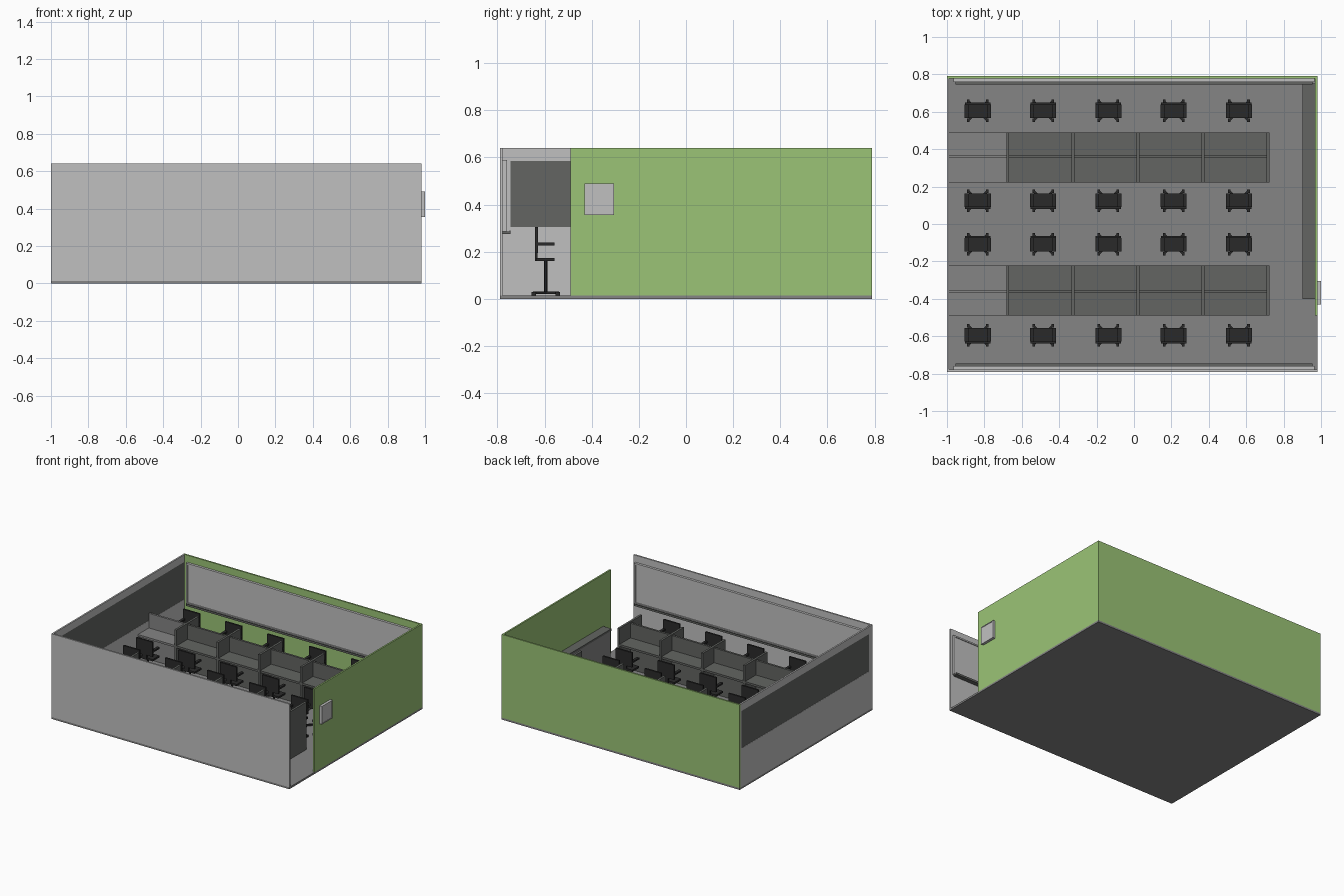
import bpy, bmesh, math
from mathutils import Matrix, Vector

if "Cube" in bpy.data.objects:
    bpy.data.objects.remove(bpy.data.objects["Cube"], do_unlink=True)


def material(name, rgb):
    lin = [((c / 255 + 0.055) / 1.055) ** 2.4 for c in rgb] + [1.0]
    m = bpy.data.materials.new(name)
    m.use_nodes = True
    m.diffuse_color = lin
    m.node_tree.nodes["Principled BSDF"].inputs["Base Color"].default_value = lin
    return m


GREEN = material("leaf green", (155, 196, 118))
LIGHT = material("light grey", (192, 192, 192))
MID = material("mid grey", (133, 133, 133))
DARK = material("dark grey", (99, 101, 98))
BLACK = material("charcoal", (42, 42, 42))


def add_box(bm, x0, x1, y0, y1, z0, z1, rot=None):
    m = Matrix.Translation(((x0 + x1) / 2, (y0 + y1) / 2, (z0 + z1) / 2))
    m = m @ Matrix.Diagonal((x1 - x0, y1 - y0, z1 - z0, 1))
    bmesh.ops.create_cube(bm, size=1, matrix=(rot @ m) if rot else m)


def finish(bm, name, mat):
    me = bpy.data.meshes.new(name)
    bm.to_mesh(me)
    bm.free()
    me.materials.append(mat)
    ob = bpy.data.objects.new(name, me)
    bpy.context.collection.objects.link(ob)
    return ob


def boxes(name, mat, *dims):
    bm = bmesh.new()
    for d in dims:
        add_box(bm, *d)
    return finish(bm, name, mat)


X0, X1, Y, TOP, FL = -1.0, 0.98, 0.79, 0.64, 0.014

# Floor and walls
boxes("floor", MID, (X0, X1, -Y, Y, 0, FL))
boxes("front_wall", LIGHT, (X0, X1, -Y, -0.778, FL, TOP))
boxes("back_wall", GREEN, (X0, X1, 0.778, Y, FL, TOP))
boxes("left_side_wall", GREEN, (0.968, X1, -0.49, 0.778, FL, TOP))

# Window wall, built around its opening
WX, W0, W1, WZ0, WZ1 = -0.988, -0.745, 0.77, 0.305, 0.585
boxes("window_wall", LIGHT,
      (X0, WX, -0.778, 0.778, FL, WZ0),
      (X0, WX, -0.778, 0.778, WZ1, TOP),
      (X0, WX, -0.778, W0, WZ0, WZ1),
      (X0, WX, W1, 0.778, WZ0, WZ1))
boxes("window_pane", DARK, (X0 + 0.001, WX - 0.001, W0, W1, WZ0, WZ1))

# Sign plate outside, with a raised rim
boxes("sign_plate", LIGHT, (X1, 0.997, -0.43, -0.305, 0.355, 0.49))
boxes("sign_rim", LIGHT,
      (X1, 1.0, -0.43, -0.305, 0.355, 0.361), (X1, 1.0, -0.43, -0.305, 0.484, 0.49),
      (X1, 1.0, -0.43, -0.424, 0.361, 0.484), (X1, 1.0, -0.311, -0.305, 0.361, 0.484))

# Wall boards with a tray, on both long walls
for side, label in ((-1, "front"), (1, "back")):
    def span(a, b):
        return tuple(sorted((side * a, side * b)))
    boxes(label + "_board", LIGHT, (-0.955, 0.955, *span(0.778, 0.766), 0.29, 0.585))
    f = span(0.778, 0.76)
    boxes(label + "_board_frame", LIGHT,
          (-0.965, 0.965, *f, 0.577, 0.588), (-0.965, 0.965, *f, 0.285, 0.293),
          (-0.965, -0.953, *f, 0.293, 0.577), (0.953, 0.965, *f, 0.293, 0.577))
    boxes(label + "_board_tray", DARK,
          (-0.955, 0.955, *span(0.778, 0.745), 0.275, 0.285),
          (-0.955, 0.955, *span(0.749, 0.745), 0.285, 0.29))

# Low cabinet along the left side wall
boxes("cabinet_body", MID, (0.905, 0.968, -0.395, 0.745, FL, 0.235))
boxes("cabinet_top", DARK, (0.90, 0.968, -0.40, 0.75, 0.235, 0.25))

# Desk rows: tops, spine partition and full-height dividers
DIVIDERS = [-0.675 + 0.348 * i for i in range(5)]
for side, label in ((-1, "front"), (1, "back")):
    def span(a, b):
        return tuple(sorted((side * a, side * b)))
    d0, d1, s0, s1 = 0.223, 0.488, 0.352, 0.368
    boxes(label + "_end_desk", MID,
          (WX, DIVIDERS[0], *span(d0, s0), 0.235, 0.25),
          (WX, DIVIDERS[0], *span(s1, d1), 0.235, 0.25))
    boxes(label + "_end_partition", MID, (WX, DIVIDERS[0], *span(s0, s1), FL, 0.36))
    boxes(label + "_desks", DARK,
          (DIVIDERS[0], DIVIDERS[-1], *span(d0, s0), 0.235, 0.25),
          (DIVIDERS[0], DIVIDERS[-1], *span(s1, d1), 0.235, 0.25))
    boxes(label + "_partition", DARK, (DIVIDERS[0], DIVIDERS[-1], *span(s0, s1), FL, 0.36))
    boxes(label + "_dividers", DARK,
          *[(x - 0.008, x + 0.008, *span(d0 - 0.002, d1 + 0.002), FL, 0.37) for x in DIVIDERS])


# Office chair facing +y, shared by all seats
def chair_mesh():
    bm = bmesh.new()
    add_box(bm, -0.068, 0.068, -0.042, 0.038, 0.16, 0.174)       # seat
    add_box(bm, -0.068, 0.068, -0.045, -0.032, 0.195, 0.305)     # backrest
    add_box(bm, -0.02, 0.02, -0.045, -0.034, 0.16, 0.2)          # back support
    for s in (-1, 1):
        xa, xb = sorted((s * 0.05, s * 0.07))
        add_box(bm, xa, xb, -0.034, 0.038, 0.226, 0.238)         # arm
    bmesh.ops.create_cone(bm, cap_ends=True, segments=10, radius1=0.007, radius2=0.007,
                          depth=0.135, matrix=Matrix.Translation((0, 0, 0.0945)))
    for k in range(4):                                           # star base
        a = math.radians(45 + 90 * k)
        add_box(bm, 0, 0.072, -0.006, 0.006, 0.021, 0.032, Matrix.Rotation(a, 4, "Z"))
        cx, cy = 0.072 * math.cos(a), 0.072 * math.sin(a)
        add_box(bm, cx - 0.007, cx + 0.007, cy - 0.009, cy + 0.009, FL, 0.03)
    return finish(bm, "chair", BLACK)


# Chairs: five per row, each row turned to its desks
first = chair_mesh()
spots = [(-0.835 + 0.349 * i, y, turn) for y, turn in
         ((-0.595, 0), (-0.108, math.pi), (0.125, 0), (0.605, math.pi)) for i in range(5)]
for n, (x, y, turn) in enumerate(spots):
    ob = first
    if n:
        ob = first.copy()
        ob.name = f"chair_{n + 1}"
        bpy.context.collection.objects.link(ob)
    ob.location = Vector((x, y, 0))
    ob.rotation_euler.z = turn
